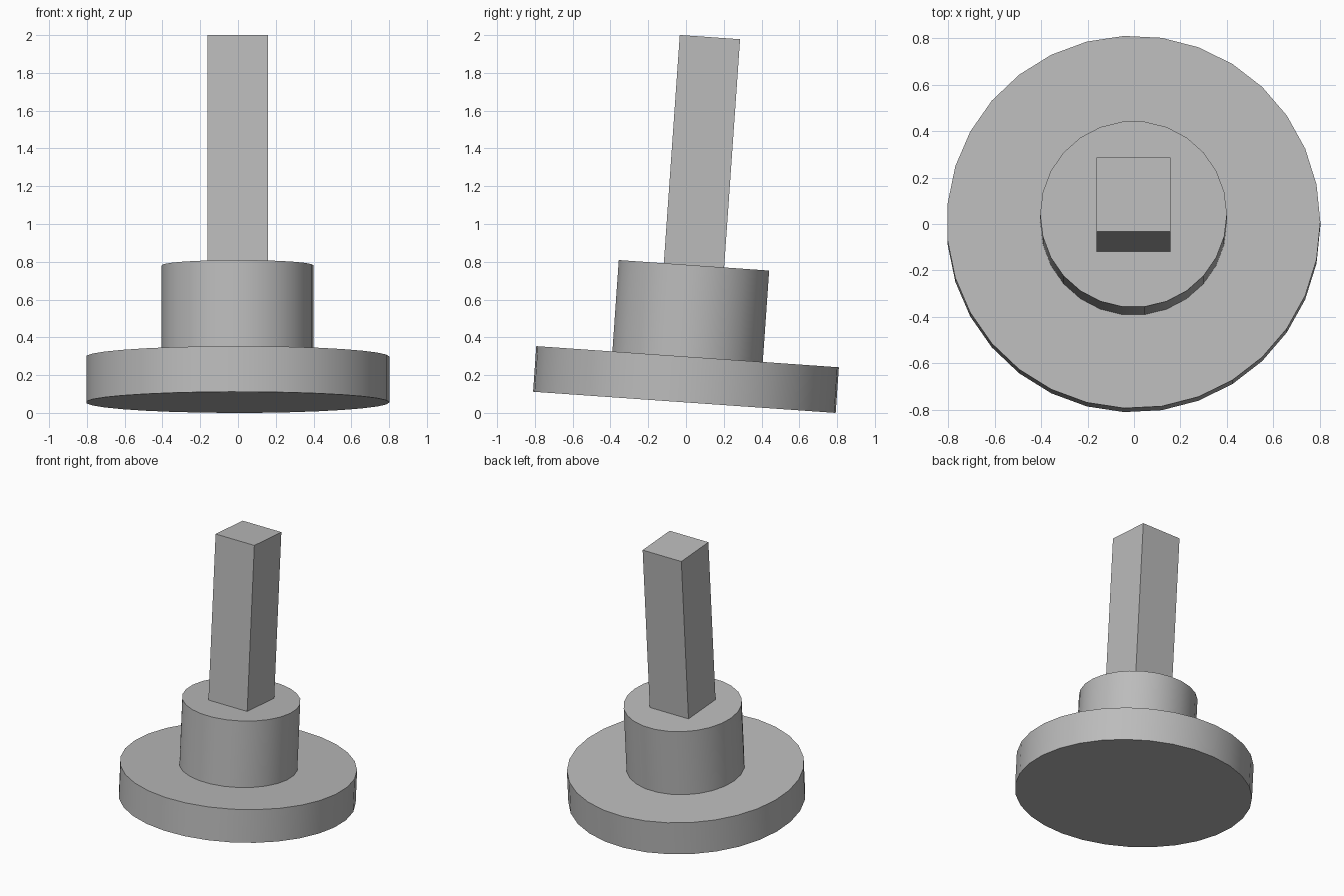
import bpy, bmesh
from math import cos, sin, tau, radians
from mathutils import Matrix

cube = bpy.data.objects.get("Cube")
if cube:
    bpy.data.objects.remove(cube, do_unlink=True)

# One plain grey for the whole model
GREY = (0.5, 0.5, 0.5, 1)
grey = bpy.data.materials.new("plain_grey")
grey.use_nodes = True
grey.diffuse_color = GREY
grey.node_tree.nodes["Principled BSDF"].inputs["Base Color"].default_value = GREY

# The whole stack leans back slightly
LEAN = Matrix.Translation((-0.002, -0.0085, 0.056)) @ Matrix.Rotation(radians(-4), 4, "X")


def prism(name, radius, sides, bottom, height, turn=0.0, smooth=True):
    """Upright regular prism, leaned with the stack."""
    bm = bmesh.new()
    ring = [bm.verts.new((radius * cos(turn + tau * i / sides),
                          radius * sin(turn + tau * i / sides), bottom))
            for i in range(sides)]
    base = bm.faces.new(ring)
    top = bmesh.ops.extrude_face_region(bm, geom=[base], use_keep_orig=True)
    verts = [g for g in top["geom"] if isinstance(g, bmesh.types.BMVert)]
    bmesh.ops.translate(bm, verts=verts, vec=(0, 0, height))
    bmesh.ops.recalc_face_normals(bm, faces=bm.faces)
    mesh = bpy.data.meshes.new(name)
    bm.to_mesh(mesh)
    bm.free()
    mesh.transform(LEAN)
    mesh.materials.append(grey)
    obj = bpy.data.objects.new(name, mesh)
    bpy.context.collection.objects.link(obj)
    if smooth:
        bpy.ops.object.select_all(action="DESELECT")
        obj.select_set(True)
        bpy.context.view_layer.objects.active = obj
        bpy.ops.object.shade_smooth_by_angle(angle=radians(30))
    return obj


BASE_H, HUB_H, POST_H = 0.242, 0.485, 1.211

prism("base_disc", 0.804, 31, 0, BASE_H)
prism("hub", 0.402, 26, BASE_H, HUB_H)
prism("post", 0.16 * 2 ** 0.5, 4, BASE_H + HUB_H, POST_H, turn=tau / 8, smooth=False)
